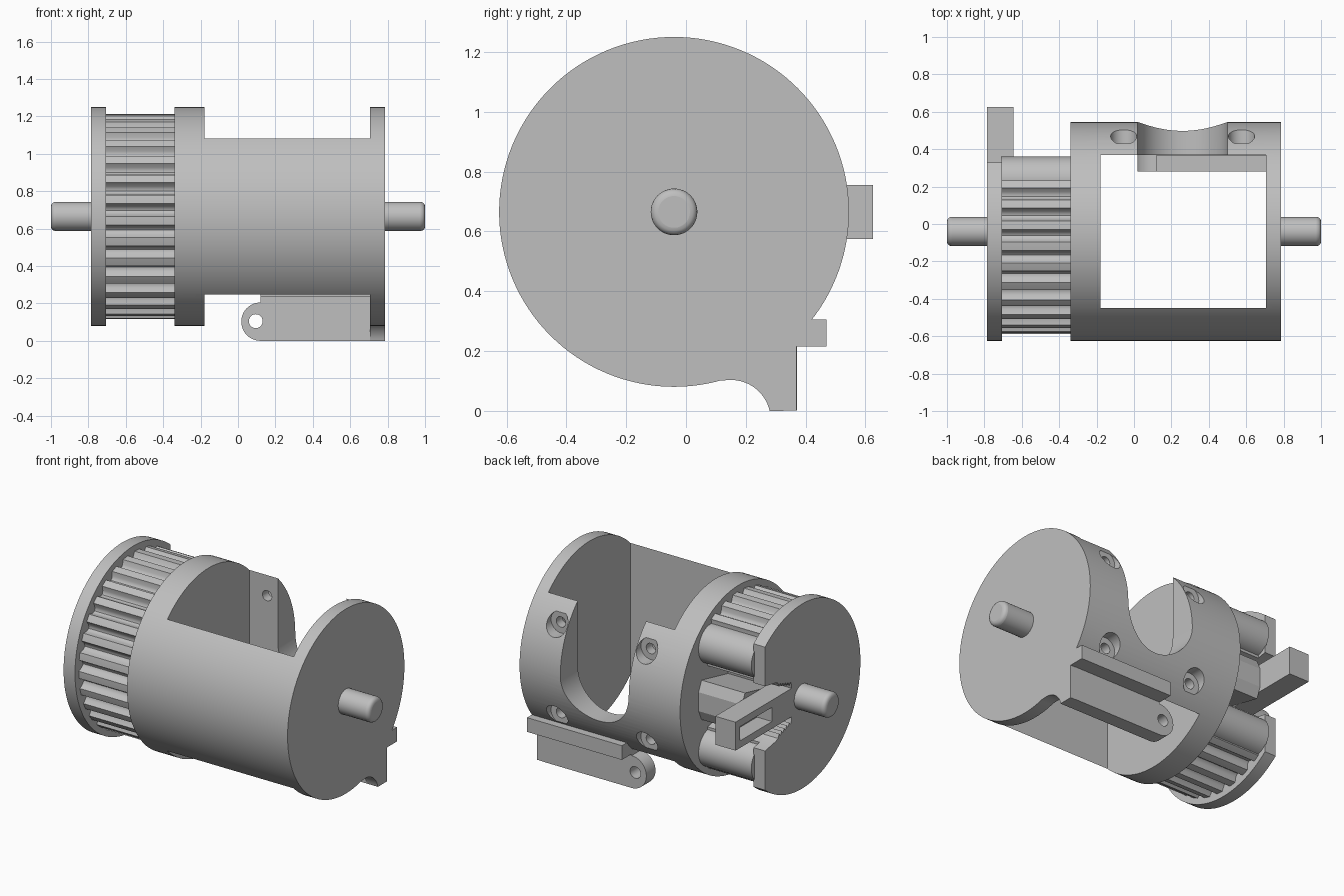
import bpy, bmesh, math
from mathutils import Vector

if "Cube" in bpy.data.objects:
    bpy.data.objects.remove(bpy.data.objects["Cube"], do_unlink=True)

grey = bpy.data.materials.new("plain grey")
grey.use_nodes = True
COLOR = (0.52, 0.52, 0.52, 1)
grey.diffuse_color = COLOR
grey.node_tree.nodes["Principled BSDF"].inputs["Base Color"].default_value = COLOR

AY, AZ, R = -0.04, 0.665, 0.585      # drum axis and radius
MID = 0.26                           # middle of the rear window


def prism(name, pts, axis, a, b):
    """Extrude a profile: axis X takes (y, z) points, axis Y takes (x, z)."""
    bm = bmesh.new()
    place = (lambda p: (a, p[0], p[1])) if axis == "X" else (lambda p: (p[0], a, p[1]))
    face = bm.faces.new([bm.verts.new(place(p)) for p in pts])
    out = bmesh.ops.extrude_face_region(bm, geom=[face])
    move = Vector((b - a, 0, 0)) if axis == "X" else Vector((0, b - a, 0))
    bmesh.ops.translate(bm, vec=move, verts=[v for v in out["geom"] if isinstance(v, bmesh.types.BMVert)])
    bmesh.ops.recalc_face_normals(bm, faces=bm.faces)
    mesh = bpy.data.meshes.new(name)
    bm.to_mesh(mesh)
    bm.free()
    mesh.materials.append(grey)
    ob = bpy.data.objects.new(name, mesh)
    bpy.context.collection.objects.link(ob)
    return ob


def arc(cx, cy, r, start=0, end=360, n=128):
    steps = n if end - start == 360 else n + 1
    return [(cx + r * math.cos(math.radians(start + (end - start) * i / n)),
             cy + r * math.sin(math.radians(start + (end - start) * i / n))) for i in range(steps)]


def rect(u0, u1, v0, v1):
    return [(u0, v0), (u1, v0), (u1, v1), (u0, v1)]


def combine(ob, others, operation):
    for other in others:
        mod = ob.modifiers.new("bool", "BOOLEAN")
        mod.operation, mod.solver, mod.object = operation, "EXACT", other
        with bpy.context.temp_override(object=ob, active_object=ob, selected_objects=[ob]):
            bpy.ops.object.modifier_apply(modifier=mod.name)
        bpy.data.objects.remove(other, do_unlink=True)


def smooth(ob):
    bpy.ops.object.select_all(action="DESELECT")
    ob.select_set(True)
    bpy.context.view_layer.objects.active = ob
    bpy.ops.object.shade_smooth_by_angle(angle=math.radians(30))


# Drum with open middle and a rounded rear window
drum = prism("drum_body", arc(AY, AZ, R), "X", -0.34, 0.785)
window = arc(MID, AZ + 0.01, 0.24, 180, 360, 40) + [(MID + 0.24, 1.4), (MID - 0.24, 1.4)]
cuts = [prism("cavity_cutter", rect(-0.45, 0.37, -0.2, 1.5), "X", -0.18, 0.705),
        prism("window_cutter", window, "Y", 0.2, 0.8)]

# Counterbored screw holes in the rear wall
for x in (-0.055, 0.575):
    for side in (-1, 1):
        z = AZ + side * 0.287
        cuts.append(prism("bore_cutter", arc(x, z, 0.07, n=32), "Y", 0.43, 0.8))
        cuts.append(prism("screw_cutter", arc(x, z, 0.033, n=24), "Y", 0.3, 0.8))
combine(drum, cuts, "DIFFERENCE")

# Foot on the end disc, the hinge plate and the rear ledge
foot = [(0.37, 0), (0.37, 0.215), (0.47, 0.215), (0.47, 0.305), (0.42, 0.305),
        (0.2, 0.35), (0.1, 0.1)] + arc(0.15, -0.03, 0.133, 90, 13, 16)
plate = [(0.75, 0), (0.75, 0.24), (0.12, 0.24), (0.12, 0.205)] + arc(0.12, 0.1025, 0.1025, 90, 270, 24)
hinge = prism("hinge_plate", plate, "Y", 0.28, 0.372)
combine(hinge, [prism("hinge_hole_cutter", arc(0.095, 0.105, 0.037, n=32), "Y", 0.2, 0.5)], "DIFFERENCE")
combine(drum, [prism("end_foot", foot, "X", 0.705, 0.785),
               prism("rear_ledge", rect(0.365, 0.47, 0.215, 0.305), "X", 0.12, 0.78)], "UNION")
smooth(drum)
smooth(hinge)


def slot_profile():
    """Tapered belt slot open to the rear, with serrated inner edges."""
    upper = [(0.9, 0.205), (0.33, 0.205), (0.22, 0.185)]
    for i in range(6):
        y = 0.2 - i * 0.025
        upper += [(y, 0.175 - i * 0.008), (y - 0.012, 0.15 - i * 0.008)]
    return [(y, AZ + d) for y, d in upper] + [(y, AZ - d) for y, d in reversed(upper)]


# Toothed pulley with rounded grooves
TEETH, STEPS = 30, 10
ring = []
for i in range(TEETH * STEPS):
    f = (i % STEPS) / STEPS
    depth = 0.042 * math.sin(math.pi * (f - 0.4) / 0.6) ** 0.7 if f > 0.4 else 0
    t = math.tau * i / (TEETH * STEPS)
    r = 0.5475 - depth
    ring.append((AY + r * math.cos(t), AZ + r * math.sin(t)))
pulley = prism("toothed_pulley", ring, "X", -0.71, -0.335)
combine(pulley, [prism("slot_cutter", slot_profile(), "X", -0.9, -0.34),
                 prism("rear_cutter", rect(0.27, 0.9, 0, 1.4), "X", -0.9, -0.34)], "DIFFERENCE")
smooth(pulley)

# Rounded ends where the belt turns into the slot
for name, side in (("upper_belt_lobe", 1), ("lower_belt_lobe", -1)):
    smooth(prism(name, arc(0.24, AZ + side * 0.327, 0.12, n=48), "X", -0.71, -0.335))

# Outer flange with flat rear and the same slot
flange = prism("outer_flange", arc(AY, AZ, R), "X", -0.785, -0.705)
combine(flange, [prism("slot_cutter", slot_profile(), "X", -0.9, -0.6),
                 prism("rear_cutter", rect(0.33, 0.9, 0, 1.4), "X", -0.9, -0.6)], "DIFFERENCE")
smooth(flange)

# Belt clamp wedge and its recessed handle
wedge = [(0.04, AZ - 0.06), (0.33, AZ - 0.125), (0.36, AZ - 0.06), (0.36, AZ + 0.06),
         (0.33, AZ + 0.125), (0.04, AZ + 0.06)]
prism("clamp_wedge", wedge, "X", -0.645, -0.335)
handle = prism("clamp_handle", rect(0.06, 0.625, 0.575, 0.755), "X", -0.785, -0.643)
combine(handle, [prism("recess_cutter", rect(0.26, 0.58, 0.62, 0.71), "X", -0.9, -0.68)], "DIFFERENCE")

# Stub axles with rounded tips
for name, side in (("left_axle", 1), ("right_axle", -1)):
    axle = prism(name, arc(AY, AZ, 0.078, n=48), "X", side * 0.72, side)
    bev = axle.modifiers.new("rounded_tip", "BEVEL")
    bev.width, bev.segments, bev.limit_method = 0.025, 4, "ANGLE"
    bev.angle_limit = math.radians(40)
    smooth(axle)
